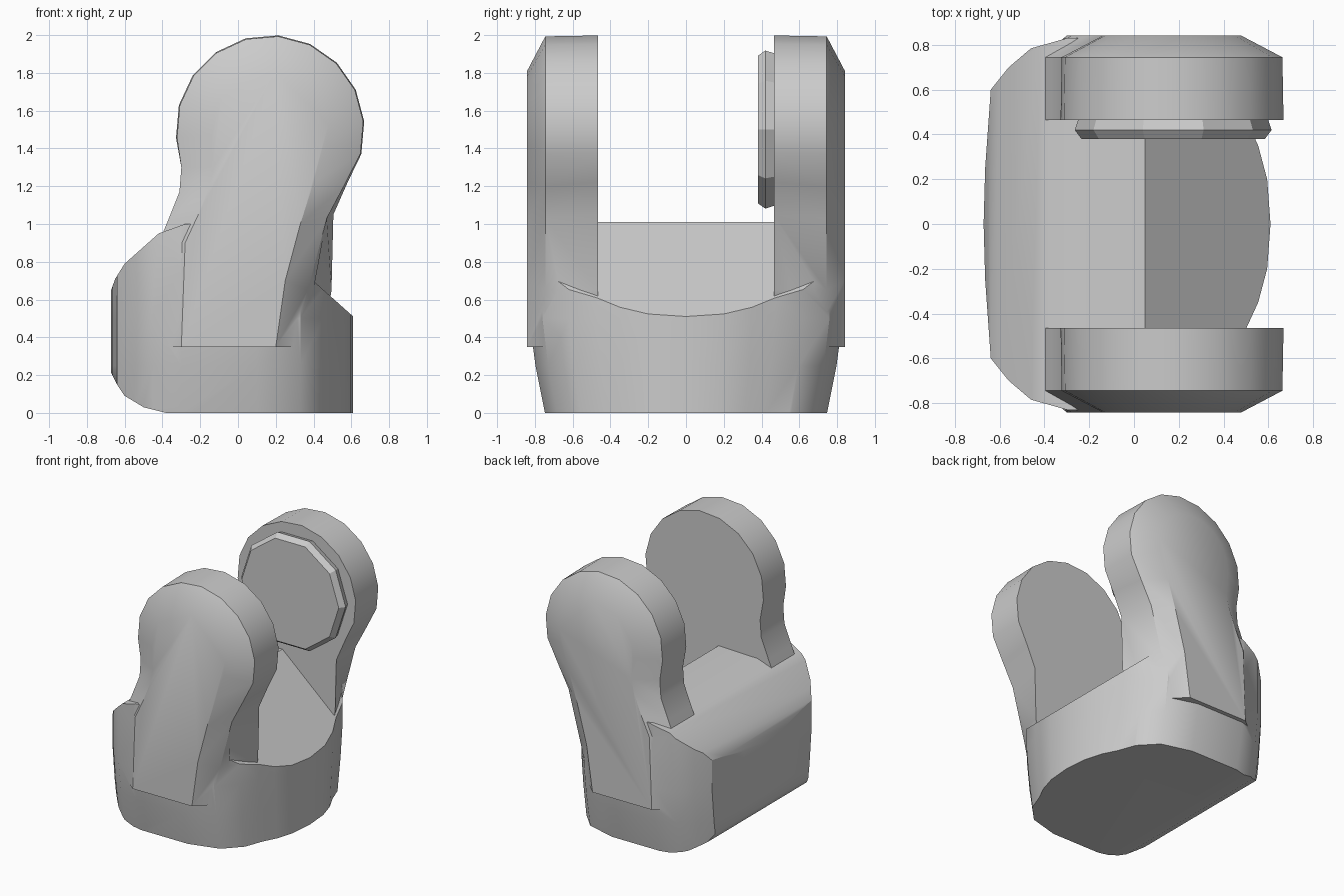
import bpy
import bmesh
from math import cos, sin, radians, pi

cube = bpy.data.objects.get("Cube")
if cube:
    bpy.data.objects.remove(cube, do_unlink=True)

grey = bpy.data.materials.new("plain_grey")
grey.use_nodes = True
GREY = (0.6, 0.6, 0.6, 1)
grey.diffuse_color = GREY
grey.node_tree.nodes["Principled BSDF"].inputs["Base Color"].default_value = GREY


def loft(name, rings):
    """Closed solid through rings of equal point count."""
    bm = bmesh.new()
    loops = [[bm.verts.new(p) for p in ring] for ring in rings]
    n = len(loops[0])
    for a, b in zip(loops, loops[1:]):
        for i in range(n):
            j = (i + 1) % n
            bm.faces.new((a[i], a[j], b[j], b[i]))
    bm.faces.new(loops[0])
    bm.faces.new(loops[-1])
    bmesh.ops.recalc_face_normals(bm, faces=bm.faces)
    mesh = bpy.data.meshes.new(name)
    bm.to_mesh(mesh)
    bm.free()
    mesh.materials.append(grey)
    obj = bpy.data.objects.new(name, mesh)
    bpy.context.collection.objects.link(obj)
    return obj


def select(obj):
    bpy.ops.object.select_all(action='DESELECT')
    obj.select_set(True)
    bpy.context.view_layer.objects.active = obj


def combine(obj, other, operation):
    mod = obj.modifiers.new("combine", 'BOOLEAN')
    mod.operation = operation
    mod.solver = 'EXACT'
    mod.object = other
    select(obj)
    bpy.ops.object.modifier_apply(modifier=mod.name)
    bpy.data.objects.remove(other, do_unlink=True)


# Base: rounded plan, narrowing towards the ground
half = [(.61, 0), (.595, .2), (.555, .35), (.5, .47), (.45, .62), (.33, .76),
        (.1, .83), (-.3, .83), (-.46, .785), (-.56, .7), (-.64, .6), (-.665, .25)]
plan = half + [(-.672, 0)] + [(x, -y) for x, y in reversed(half[1:])]
base = loft("fork_body", [[(x, y * k, z) for x, y in plan]
                          for z, k in ((0, .9), (.25, .96), (.5, 1), (1.2, 1))])

# Side profile of the base with its ridged saddle and rounded back
profile = [(-.38, 0), (.7, 0), (.7, .43), (.05, 1.01), (-.28, 1.0), (-.42, .95),
           (-.6, .79), (-.65, .71), (-.69, .6), (-.69, .25), (-.64, .15),
           (-.6, .09), (-.5, .03)]
side = loft("side_profile", [[(x, y, z) for x, z in profile] for y in (-1, 1)])
combine(base, side, 'INTERSECT')


def arm_outline(left, radius, right):
    head = [(.17 + radius * cos(radians(a)), 1.5 + radius * sin(radians(a)))
            for a in range(185, -16, -20)]
    return left + head + right


# Arms: round heads, waisted stems, chamfered outer edges
stem = [(-.42, .35), (-.42, .9), (-.37, 1.02), (-.31, 1.17), (-.3, 1.3)]
inner = arm_outline(stem, .5, [(.58, 1.22), (.505, 1.05), (.495, .65), (.45, .35)])
middle = arm_outline(stem, .495, [(.56, 1.2), (.47, 1.03), (.37, .65), (.3, .35)])
outer = arm_outline([(-.3, .35), (-.28, .9), (-.21, 1.05), (-.15, 1.2), (-.13, 1.3)],
                    .31, [(.4, 1.22), (.33, 1.0), (.25, .7), (.2, .35)])
for s, name in ((-1, "front_arm"), (1, "back_arm")):
    arm = loft(name, [[(x, s * y, z) for x, z in ring]
                      for y, ring in ((.465, inner), (.745, middle), (.842, outer))])
    combine(base, arm, 'UNION')

# Raised pad on the inner face of the back arm
pad = loft("inner_pad", [[(.175 + r * cos(k * pi / 5), y, 1.5 + r * sin(k * pi / 5))
                          for k in range(10)]
                         for y, r in ((.48, .42), (.42, .44), (.38, .41))])

for obj, angle in ((base, 32), (pad, 25)):
    select(obj)
    bpy.ops.object.shade_smooth_by_angle(angle=radians(angle))
